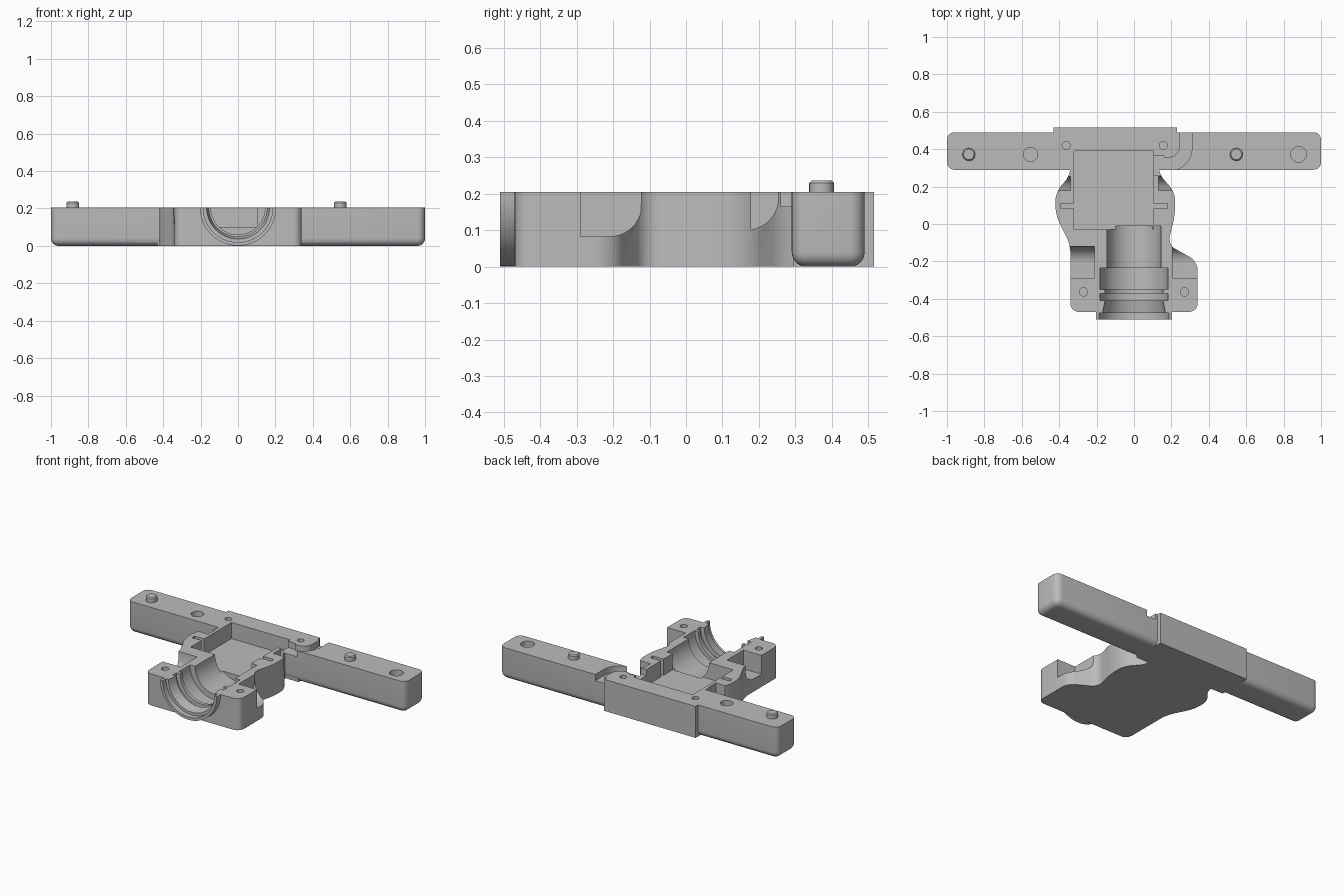
import bpy, bmesh, math

if "Cube" in bpy.data.objects:
    bpy.data.objects.remove(bpy.data.objects["Cube"], do_unlink=True)

TOP = 0.205      # parting plane
OVER = 0.3       # cutters reach above the parting plane

grey = bpy.data.materials.new("plain grey")
grey.use_nodes = True
grey.diffuse_color = (0.5, 0.5, 0.5, 1)
grey.node_tree.nodes["Principled BSDF"].inputs["Base Color"].default_value = (0.5, 0.5, 0.5, 1)


def finish(name, bm):
    bmesh.ops.recalc_face_normals(bm, faces=bm.faces)
    mesh = bpy.data.meshes.new(name)
    bm.to_mesh(mesh)
    bm.free()
    mesh.materials.append(grey)
    ob = bpy.data.objects.new(name, mesh)
    bpy.context.collection.objects.link(ob)
    return ob


def prism(name, pts, lo, hi, axis="z", corner=0, bottom=0):
    """Extrude a profile; optionally round its corners and lower rim."""
    bm = bmesh.new()
    place = (lambda a, b, h: (a, b, h)) if axis == "z" else (lambda a, b, h: (h, a, b))
    face = bm.faces.new([bm.verts.new(place(a, b, lo)) for a, b in pts])
    new = bmesh.ops.extrude_face_region(bm, geom=[face])["geom"]
    shift = place(0, 0, hi - lo)
    bmesh.ops.translate(bm, vec=shift, verts=[v for v in new if isinstance(v, bmesh.types.BMVert)])
    bmesh.ops.recalc_face_normals(bm, faces=bm.faces)
    if corner:
        edges = [e for e in bm.edges if abs(e.verts[0].co.z - e.verts[1].co.z) > 0.01]
        bmesh.ops.bevel(bm, geom=edges, offset=corner, segments=6, profile=0.5,
                        affect="EDGES", clamp_overlap=True)
    if bottom:
        edges = [e for e in bm.edges if all(v.co.z < lo + 0.001 for v in e.verts)]
        bmesh.ops.bevel(bm, geom=edges, offset=bottom, segments=6, profile=0.5,
                        affect="EDGES", clamp_overlap=True)
    return finish(name, bm)


def box(name, x0, x1, y0, y1, z0, z1, **kw):
    return prism(name, [(x0, y0), (x1, y0), (x1, y1), (x0, y1)], z0, z1, **kw)


def cylinder(name, x, y, r, z0, z1):
    ring = [(x + r * math.cos(i * math.tau / 32), y + r * math.sin(i * math.tau / 32))
            for i in range(32)]
    return prism(name, ring, z0, z1)


def lathe(name, profile, steps=64):
    """Revolve (radius, y) stations about the bore axis."""
    bm = bmesh.new()
    rings = [[bm.verts.new((r * math.cos(i * math.tau / steps), y,
                            TOP + r * math.sin(i * math.tau / steps)))
              for i in range(steps)] for r, y in profile]
    for a, b in zip(rings, rings[1:]):
        for i in range(steps):
            j = (i + 1) % steps
            bm.faces.new((a[i], a[j], b[j], b[i]))
    bm.faces.new(rings[0])
    bm.faces.new(rings[-1])
    return finish(name, bm)


def combine(target, other, operation):
    mod = target.modifiers.new("combine", "BOOLEAN")
    mod.operation, mod.object, mod.solver = operation, other, "EXACT"
    bpy.context.view_layer.objects.active = target
    bpy.ops.object.modifier_apply(modifier=mod.name)
    bpy.data.objects.remove(other, do_unlink=True)


# Waisted housing with two front feet
outline = [(-0.34, 0.4), (-0.34, 0.26), (-0.42, 0.17), (-0.42, 0.05), (-0.34, -0.11),
           (-0.34, -0.47), (0.34, -0.47), (0.34, -0.2), (0.18, -0.11),
           (0.22, 0.05), (0.22, 0.17), (0.13, 0.27), (0.13, 0.4)]
housing = prism("housing", outline, 0, TOP, corner=0.045)

# Cross bar, rear block and front collar
combine(housing, box("cross_bar", -1, 1, 0.29, 0.49, 0, TOP, corner=0.04, bottom=0.055), "UNION")
combine(housing, box("rear_block", -0.43, 0.23, 0.295, 0.515, 0, TOP), "UNION")
collar = lathe("collar", [(0.204, -0.51), (0.204, -0.45)])
combine(collar, box("collar_trim", -0.5, 0.5, -0.7, 0, TOP, 0.6), "DIFFERENCE")
combine(housing, collar, "UNION")

# Stepped bore with seal grooves
bore = lathe("bore", [(0.186, -0.53), (0.186, -0.475), (0.168, -0.475), (0.155, -0.41),
                      (0.183, -0.41), (0.183, -0.372), (0.156, -0.372), (0.156, -0.35),
                      (0.181, -0.35), (0.181, -0.235), (0.145, -0.235), (0.145, -0.01)])
combine(housing, bore, "DIFFERENCE")

# Main pocket and the narrow slots beside it
cuts = [box("pocket", -0.32, 0.103, -0.03, 0.39, 0.1, OVER),
        box("slot_right", -0.39, -0.3, 0.083, 0.11, 0.1, OVER),
        box("slot_left", 0.09, 0.18, 0.083, 0.11, 0.1, OVER)]

# Curved cable channel from the pocket out through the back of the bar


def arc(cx, cy, r, start, end):
    angles = [math.radians(start + (end - start) * i / 10) for i in range(11)]
    return [(cx + r * math.cos(a), cy + r * math.sin(a)) for a in angles]


channel = ([(0.09, 0.26), (0.16, 0.26), (0.16, 0.285)] + arc(0.19, 0.405, 0.12, -90, 0)
           + [(0.31, 0.6), (0.245, 0.6)] + arc(0.185, 0.415, 0.06, 0, -90)
           + [(0.16, 0.355), (0.16, 0.367), (0.09, 0.367)])
cuts.append(prism("channel", channel, 0.165, OVER))

# Scooped notches on both flanks
foot_notch = [(-0.29, OVER), (-0.29, 0.083)] + arc(-0.21, 0.173, 0.09, -90, 0) + [(-0.12, OVER)]
foot_notch[2:-1] = [(y, z if z < 0.15 else z + 0.03) for y, z in foot_notch[2:-1]]
rear_notch = [(0.178, OVER), (0.178, 0.1)] + arc(0.168, 0.187, 0.085, -75, 0) + [(0.253, OVER)]
for label, profile, spans in (("foot_notch", foot_notch, ((-0.6, -0.21), (0.207, 0.6))),
                              ("rear_notch", rear_notch, ((-0.6, -0.34), (0.13, 0.6)))):
    for x0, x1 in spans:
        cuts.append(prism(label, profile, x0, x1, axis="x"))

# Dowel sockets and screw holes
for x, y, r in ((-0.553, 0.372, 0.038), (0.88, 0.372, 0.042), (-0.363, 0.42, 0.021),
                (0.157, 0.42, 0.021), (-0.27, -0.363, 0.022), (0.27, -0.363, 0.022)):
    cuts.append(cylinder("hole", x, y, r, 0.12, OVER))

for cutter in cuts:
    combine(housing, cutter, "DIFFERENCE")

# Dowel pins with a chamfered tip
pins = []
for name, x in (("dowel_pin_right", -0.883), ("dowel_pin_left", 0.547)):
    pin = cylinder(name, x, 0.372, 0.034, 0.17, 0.236)
    bevel = pin.modifiers.new("chamfer", "BEVEL")
    bevel.width, bevel.segments = 0.006, 1
    bevel.limit_method, bevel.angle_limit = "ANGLE", math.radians(60)
    pins.append(pin)

# Smooth shading with sharp edges kept
bpy.ops.object.select_all(action="DESELECT")
for ob in [housing] + pins:
    ob.select_set(True)
bpy.context.view_layer.objects.active = housing
bpy.ops.object.shade_smooth_by_angle(angle=math.radians(30))
